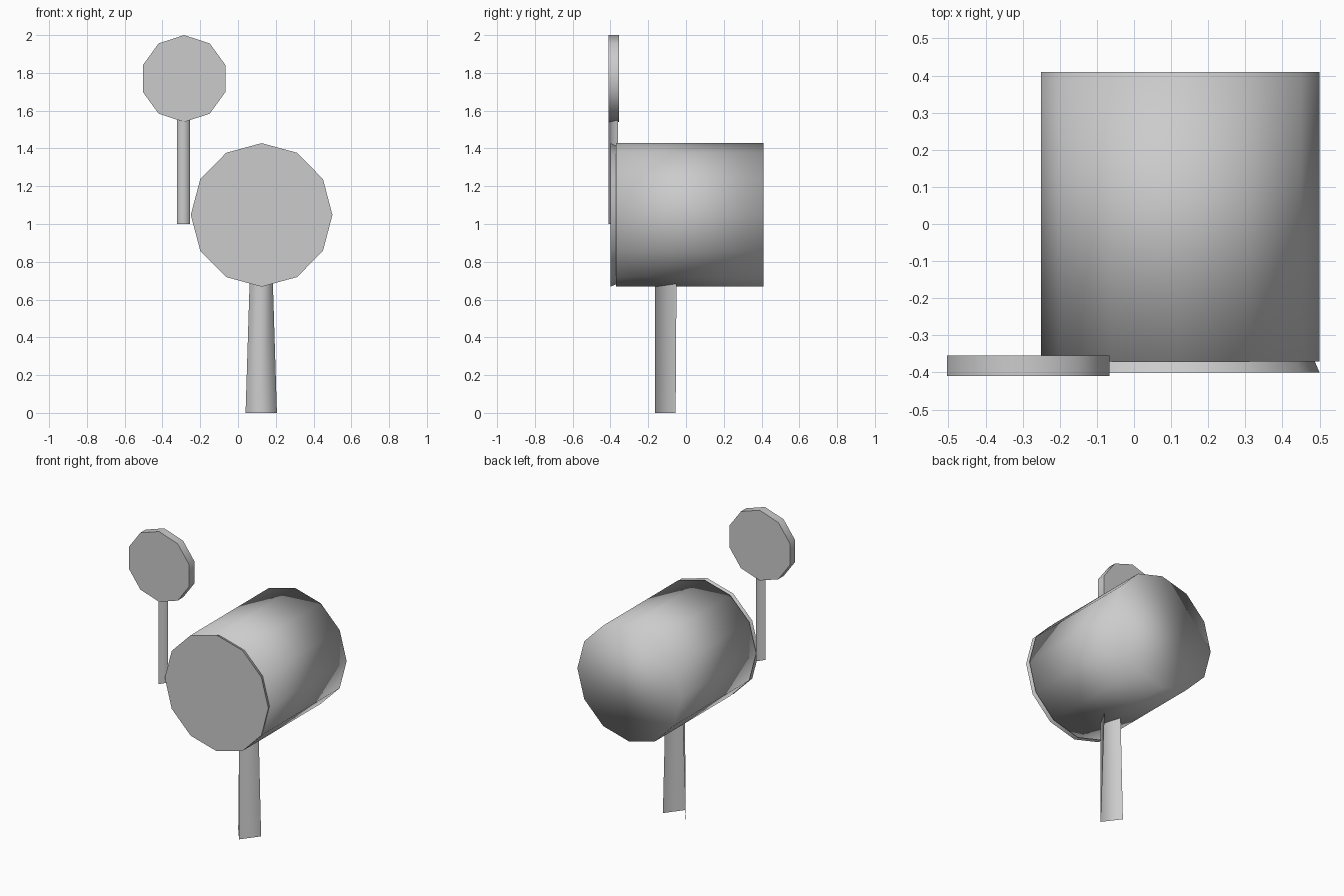
import bpy, bmesh
from math import sin, cos, pi, radians

cube = bpy.data.objects.get("Cube")
if cube:
    bpy.data.objects.remove(cube, do_unlink=True)

GREY = (0.6, 0.6, 0.6, 1)
metal = bpy.data.materials.new("plain grey")
metal.use_nodes = True
metal.diffuse_color = GREY
metal.node_tree.nodes["Principled BSDF"].inputs["Base Color"].default_value = GREY


def ring(sides, x, z, rx, rz, y):
    """Upright polygon across the y axis, with one corner on top."""
    steps = [2 * pi * i / sides for i in range(sides)]
    return [(x + rx * sin(a), y, z + rz * cos(a)) for a in steps]


def loft(name, start, end, closed=True, angle=30):
    """Join two matching outlines; an open loft gets no caps or last side."""
    bm = bmesh.new()
    a = [bm.verts.new(p) for p in start]
    b = [bm.verts.new(p) for p in end]
    n = len(a)
    for i in range(n if closed else n - 1):
        j = (i + 1) % n
        bm.faces.new((a[i], a[j], b[j], b[i]))
    if closed:
        bm.faces.new(a[::-1])
        bm.faces.new(b)
        bmesh.ops.recalc_face_normals(bm, faces=bm.faces)
    mesh = bpy.data.meshes.new(name)
    bm.to_mesh(mesh)
    bm.free()
    mesh.materials.append(metal)
    obj = bpy.data.objects.new(name, mesh)
    bpy.context.collection.objects.link(obj)
    bpy.ops.object.select_all(action="DESELECT")
    obj.select_set(True)
    bpy.context.view_layer.objects.active = obj
    bpy.ops.object.shade_smooth_by_angle(angle=radians(angle))
    return obj


def wedge(x, half, y_front, y_back, z):
    """V outline pointing forward, open at the back."""
    return [(x - half, y_back, z), (x, y_front, z), (x + half, y_back, z)]


# Twelve-sided box body, shaded softly over its rear end
CX, CZ = 0.125, 1.048
loft("body", ring(12, CX, CZ, 0.375, 0.38, -0.37),
     ring(12, CX, CZ, 0.375, 0.38, 0.41), angle=100)

# Door at the front, tapering towards the body
loft("door", ring(12, CX, CZ, 0.375, 0.38, -0.4),
     ring(12, CX, CZ, 0.362, 0.367, -0.37), angle=35)

# Ten-sided flag disc on a slim arm
FX = -0.285
loft("flag_disc", ring(10, FX, 1.77, 0.23, 0.23, -0.41),
     ring(10, FX, 1.77, 0.23, 0.23, -0.355), angle=40)
loft("flag_arm", wedge(FX - 0.004, 0.035, -0.41, -0.36, 1.0),
     wedge(FX - 0.004, 0.035, -0.41, -0.36, 1.56), closed=False, angle=120)

# Tapered post, hollow behind
loft("post", wedge(0.123, 0.083, -0.165, -0.055, 0),
     wedge(0.123, 0.06, -0.163, -0.05, 0.74), closed=False, angle=120)
